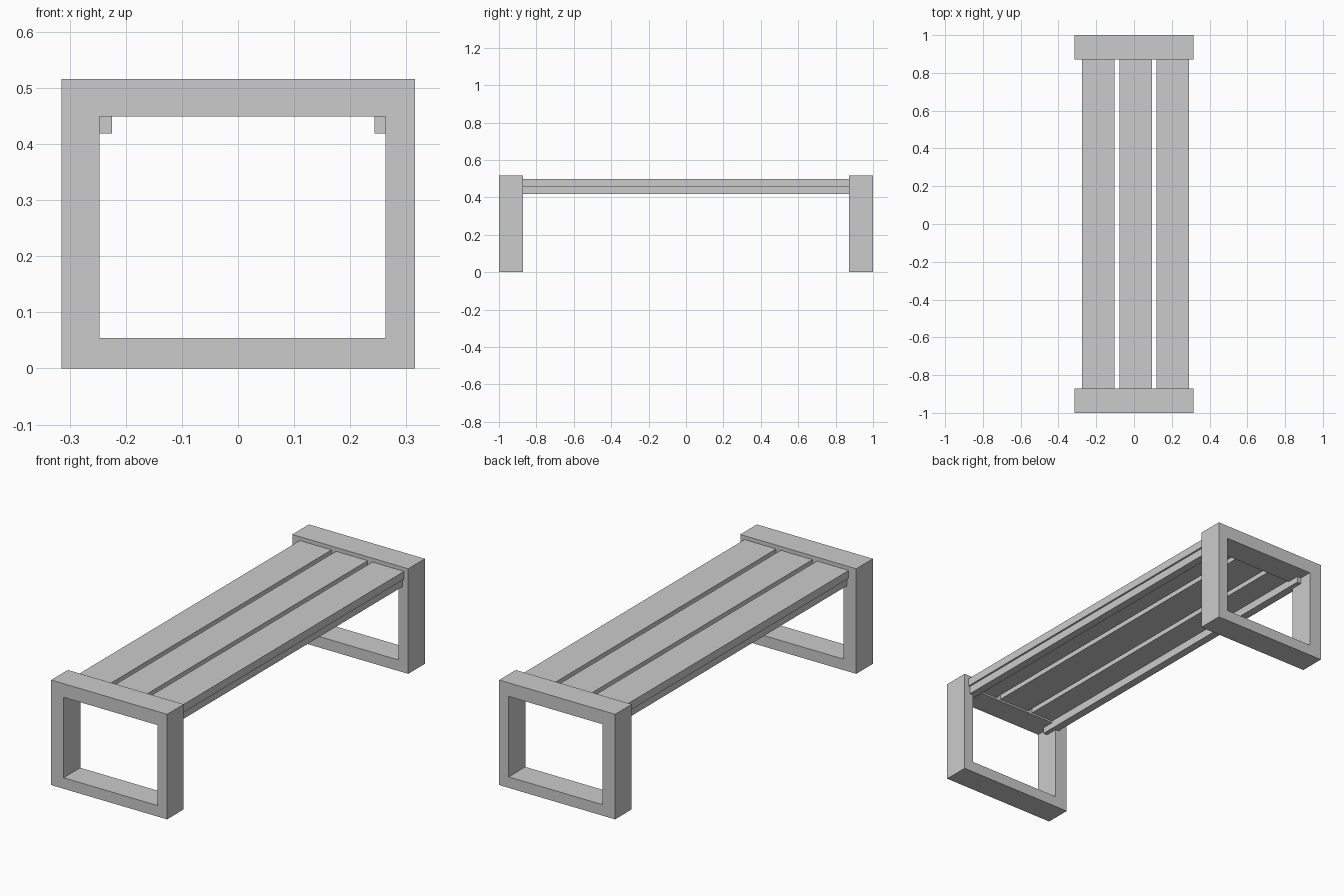
import bpy
import bmesh
from mathutils import Vector

cube = bpy.data.objects.get("Cube")
if cube:
    bpy.data.objects.remove(cube, do_unlink=True)

# One plain grey for the whole bench
grey = bpy.data.materials.new("plain_grey")
grey.use_nodes = True
colour = (0.6, 0.6, 0.6, 1)
grey.diffuse_color = colour
grey.node_tree.nodes["Principled BSDF"].inputs["Base Color"].default_value = colour


def add_object(name, bm):
    bmesh.ops.recalc_face_normals(bm, faces=bm.faces)
    mesh = bpy.data.meshes.new(name)
    bm.to_mesh(mesh)
    bm.free()
    mesh.materials.append(grey)
    obj = bpy.data.objects.new(name, mesh)
    bpy.context.collection.objects.link(obj)
    return obj


def add_box(name, low, high):
    low, high = Vector(low), Vector(high)
    bm = bmesh.new()
    bmesh.ops.create_cube(bm, size=1)
    bmesh.ops.scale(bm, vec=high - low, verts=bm.verts)
    bmesh.ops.translate(bm, vec=(low + high) / 2, verts=bm.verts)
    return add_object(name, bm)


def add_frame(name, y_start, depth, outer, inner):
    """Rectangular ring in the xz plane, extruded along y."""
    bm = bmesh.new()
    rings = []
    for x0, x1, z0, z1 in (outer, inner):
        corners = ((x0, z0), (x1, z0), (x1, z1), (x0, z1))
        rings.append([bm.verts.new((x, y_start, z)) for x, z in corners])
    out, inn = rings
    for i in range(4):
        j = (i + 1) % 4
        bm.faces.new((out[i], out[j], inn[j], inn[i]))
    ext = bmesh.ops.extrude_face_region(bm, geom=bm.faces[:], use_keep_orig=True)
    moved = [g for g in ext["geom"] if isinstance(g, bmesh.types.BMVert)]
    bmesh.ops.translate(bm, vec=(0, depth, 0), verts=moved)
    return add_object(name, bm)


# End frames: the legs, top bar and foot bar form one closed ring
outer = (-0.315, 0.315, 0, 0.516)
inner = (-0.247, 0.263, 0.054, 0.449)
depth = 0.129
add_frame("front_leg_frame", -1, depth, outer, inner)
add_frame("back_leg_frame", 1 - depth, depth, outer, inner)

# Seat slats and the two rails under them, let into the end frames
end = 0.935
centre = 0.009
rail_bottom, slat_bottom, slat_top = 0.419, 0.458, 0.497
for side, name in ((-1, "right"), (0, "middle"), (1, "left")):
    x = centre + side * 0.197
    add_box(name + "_seat_slat", (x - 0.086, -end, slat_bottom),
            (x + 0.086, end, slat_top))
for side, name in ((-1, "right"), (1, "left")):
    x = centre + side * 0.254
    add_box(name + "_support_rail", (x - 0.02, -end, rail_bottom),
            (x + 0.02, end, slat_bottom))
